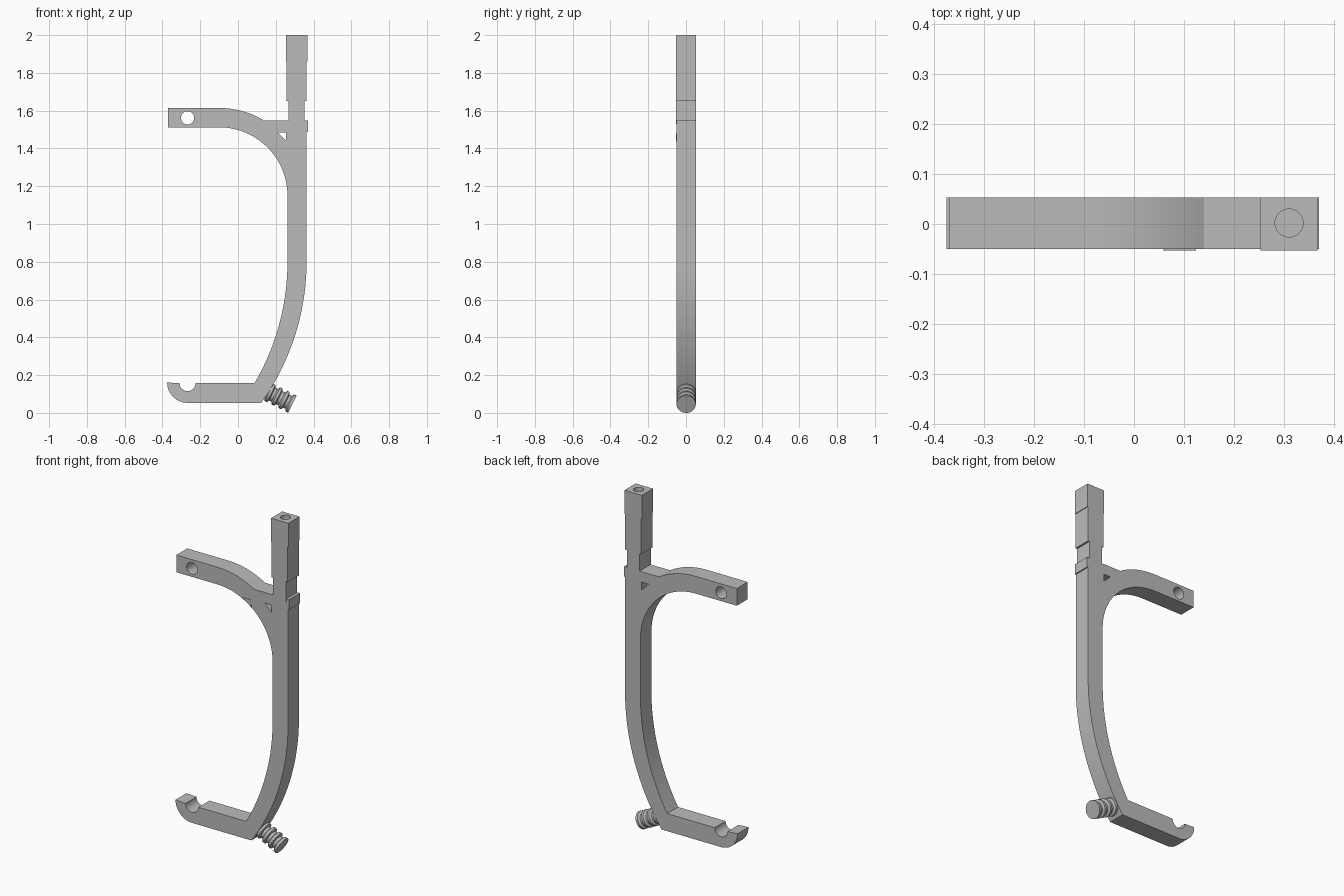
import bpy, bmesh, math
from math import cos, sin, radians, asin
from mathutils import Matrix, Vector

cube = bpy.data.objects.get("Cube")
if cube:
    bpy.data.objects.remove(cube, do_unlink=True)

grey = bpy.data.materials.new("plain grey")
grey.use_nodes = True
grey.diffuse_color = (0.5, 0.5, 0.5, 1)
grey.node_tree.nodes["Principled BSDF"].inputs["Base Color"].default_value = (0.5, 0.5, 0.5, 1)

BACK, FRONT = 0.0525, -0.05


def arc(cx, cz, r, start, end, steps=24):
    """Points on a circle in the xz plane, angles in degrees."""
    angles = [radians(start + (end - start) * i / steps) for i in range(steps + 1)]
    return [(cx + r * cos(a), cz + r * sin(a)) for a in angles]


def finish(name, bm):
    bmesh.ops.remove_doubles(bm, verts=bm.verts, dist=1e-5)
    bmesh.ops.recalc_face_normals(bm, faces=bm.faces)
    mesh = bpy.data.meshes.new(name)
    bm.to_mesh(mesh)
    bm.free()
    mesh.materials.append(grey)
    obj = bpy.data.objects.new(name, mesh)
    bpy.context.collection.objects.link(obj)
    return obj


def slab(name, outline, front=FRONT, back=BACK):
    """Extrude an xz outline along y."""
    bm = bmesh.new()
    face = bm.faces.new([bm.verts.new((x, front, z)) for x, z in outline])
    moved = bmesh.ops.extrude_face_region(bm, geom=[face])["geom"]
    bmesh.ops.translate(bm, vec=(0, back - front, 0),
                        verts=[v for v in moved if isinstance(v, bmesh.types.BMVert)])
    return finish(name, bm)


def lathe(name, profile, steps=40):
    """Spin (radius, z) points round the z axis."""
    bm = bmesh.new()
    verts = [bm.verts.new((r, 0, z)) for r, z in profile]
    edges = [bm.edges.new(pair) for pair in zip(verts, verts[1:])]
    bmesh.ops.spin(bm, geom=verts + edges, cent=(0, 0, 0), axis=(0, 0, 1),
                   angle=math.tau, steps=steps, use_merge=True)
    return finish(name, bm)


def activate(obj):
    bpy.ops.object.select_all(action='DESELECT')
    obj.select_set(True)
    bpy.context.view_layer.objects.active = obj


def cut(obj, cutter):
    mod = obj.modifiers.new("cut", 'BOOLEAN')
    mod.operation = 'DIFFERENCE'
    mod.solver = 'EXACT'
    mod.object = cutter
    activate(obj)
    bpy.ops.object.modifier_apply(modifier=mod.name)
    bpy.data.objects.remove(cutter, do_unlink=True)


def smooth(obj):
    activate(obj)
    bpy.ops.object.shade_smooth_by_angle(angle=radians(30))


# Curved frame: upper arm, spine and lower arm in one outline
R_OUT, R_IN = 1.283, 1.269
out_end = -math.degrees(asin(0.747 / R_OUT))
in_end = -math.degrees(asin(0.643 / R_IN))
outline = [(-0.37, 1.512), (-0.37, 1.614)]
outline += arc(-0.1, 1.15, 0.464, 90, 61)                       # arm top
outline += [(0.14, 1.547), (0.37, 1.547), (0.37, 1.487), (0.363, 1.487)]
outline += arc(0.363 - R_OUT, 0.8, R_OUT, 0, out_end)           # spine outside
outline += arc(-0.267, 0.161, 0.108, 270, 180)                  # hook tip
outline += arc(-0.267, 0.157, 0.042, 180, 360)                  # rod notch
outline += arc(0.262 - R_IN, 0.8, R_IN, in_end, 0)              # spine inside
outline += arc(-0.1, 1.15, 0.362, 0, 90)                        # arm underside
frame = slab("frame", outline)
cut(frame, slab("arm_hole_cutter", arc(-0.267, 1.562, 0.035, 0, 350, 35), -0.2, 0.2))
cut(frame, slab("triangle_cutter", [(0.209, 1.485), (0.254, 1.485), (0.254, 1.44)], -0.2, 0.2))
smooth(frame)

# Stepped post with a bored top
half = [(0.042, 1.53), (0.042, 1.65), (0.053, 1.65), (0.053, 1.86), (0.057, 1.86), (0.057, 2.0)]
post = slab("post", [(0.31 + w, z) for w, z in half] +
            [(0.31 - w, z) for w, z in reversed(half)], -0.0525, BACK)
bore = lathe("bore_cutter", [(0, 1.7), (0.028, 1.7), (0.028, 2.1), (0, 2.1)])
bore.data.transform(Matrix.Translation((0.31, 0.002, 0)))
cut(post, bore)
smooth(post)

# Thin pad on the front of the upper curve
pad = slab("front_pad", arc(-0.1, 1.15, 0.363, 64, 52, 6) + [(0.124, 1.48), (0.06, 1.48)],
           -0.0525, -0.049)

# Ribbed peg at the lower corner
profile = [(0, 0)]
for i in range(4):
    t = i * 0.042
    profile += [(0.051, t), (0.051, t + 0.014), (0.038, t + 0.022), (0.038, t + 0.036)]
profile += [(0.038, 0.19), (0, 0.19)]
peg = lathe("ribbed_peg", profile)
axis = Vector((-0.893, 0, 0.45))
peg.data.transform(Matrix.Translation((0.288, 0.001, 0.0455)) @
                   axis.to_track_quat('Z', 'Y').to_matrix().to_4x4())
smooth(peg)
